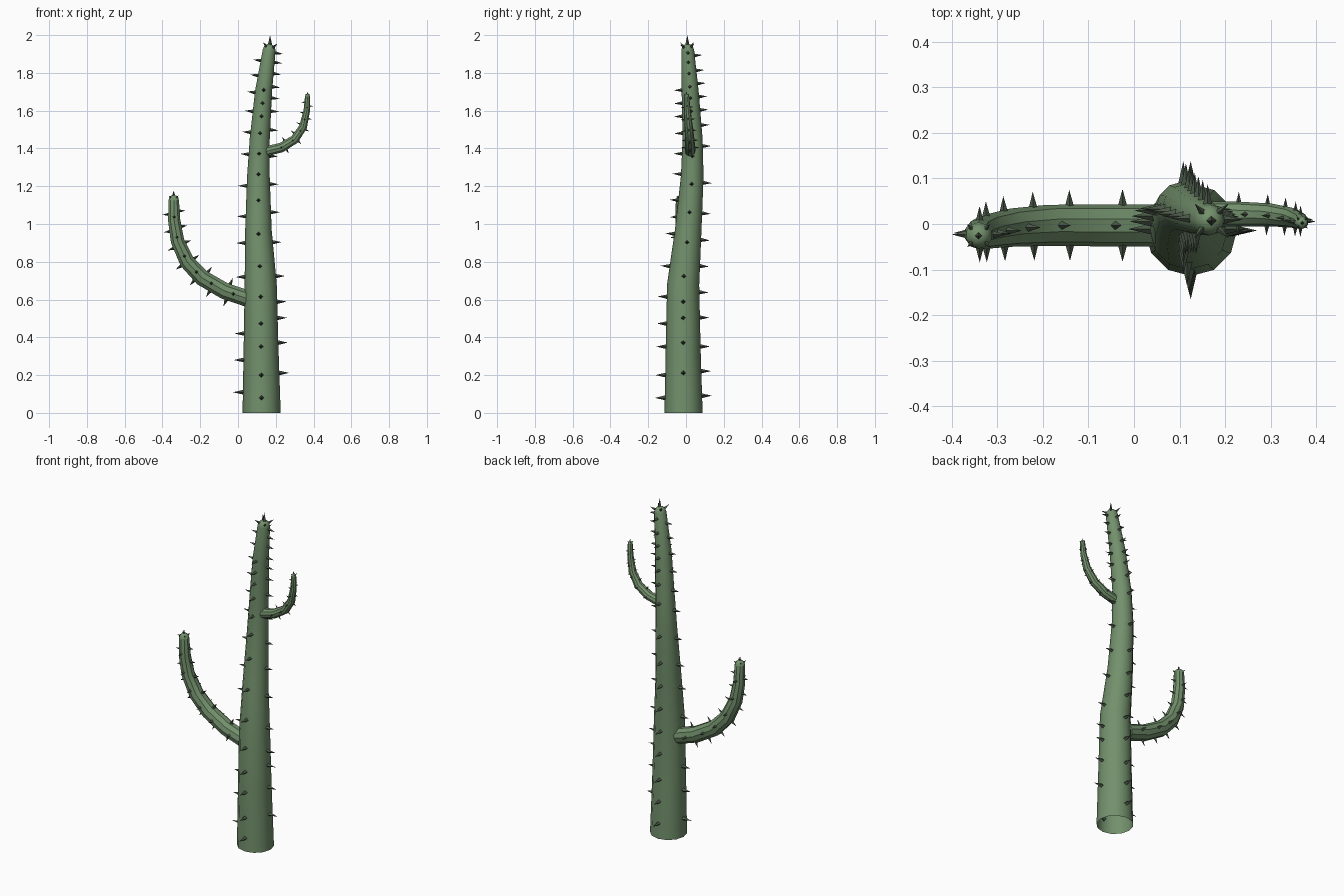
import bpy, bmesh, math
from mathutils import Vector, Matrix

if "Cube" in bpy.data.objects:
    bpy.data.objects.remove(bpy.data.objects["Cube"])


def material(name, color):
    m = bpy.data.materials.new(name)
    m.diffuse_color = color
    m.use_nodes = True
    m.node_tree.nodes["Principled BSDF"].inputs["Base Color"].default_value = m.diffuse_color
    return m


GREEN = material("cactus_green", (0.17, 0.28, 0.15, 1))
DARK = material("spine_dark", (0.07, 0.10, 0.065, 1))


def frame(t):
    """Tangent plus two cross-section axes, the first close to +y."""
    t = t.normalized()
    u = (Vector((0, 1, 0)) - t * t.y).normalized()
    return t, u, u.cross(t)


def tangent(path, i):
    a = path[max(i - 1, 0)][0]
    b = path[min(i + 1, len(path) - 1)][0]
    return (b - a).normalized()


def sample(path, f):
    """Centre, radius and tangent at a fraction of the path length."""
    seg = [(path[i + 1][0] - path[i][0]).length for i in range(len(path) - 1)]
    d = max(0, min(f, 1)) * sum(seg)
    for i, s in enumerate(seg):
        if d <= s or i == len(seg) - 1:
            k = min(d / s, 1)
            t = tangent(path, i).lerp(tangent(path, i + 1), k)
            return (path[i][0].lerp(path[i + 1][0], k),
                    path[i][1] * (1 - k) + path[i + 1][1] * k, t)
        d -= s


def finish(bm, name, mat, smooth):
    me = bpy.data.meshes.new(name)
    bmesh.ops.recalc_face_normals(bm, faces=bm.faces[:])
    bm.to_mesh(me)
    bm.free()
    me.materials.append(mat)
    ob = bpy.data.objects.new(name, me)
    bpy.context.collection.objects.link(ob)
    if smooth:
        bpy.context.view_layer.objects.active = ob
        ob.select_set(True)
        bpy.ops.object.shade_smooth_by_angle(angle=math.radians(32))
        ob.select_set(False)


def tube(name, path, sides, open_start):
    """Tapering stem with a domed tip."""
    rings = [(p, r, tangent(path, i)) for i, (p, r) in enumerate(path)]
    if open_start:
        rings[0] = (rings[0][0], rings[0][1], Vector((0, 0, 1)))
    p, r, t = rings[-1]
    for a in (30, 60):
        a = math.radians(a)
        rings.append((p + t * r * math.sin(a), r * math.cos(a), t))
    bm = bmesh.new()
    loops = []
    for c, rad, tg in rings:
        _, u, v = frame(tg)
        loops.append([bm.verts.new(c + rad * (u * math.cos(a) + v * math.sin(a)))
                      for a in (2 * math.pi * k / sides for k in range(sides))])
    for A, B in zip(loops, loops[1:]):
        for k in range(sides):
            j = (k + 1) % sides
            bm.faces.new((A[k], A[j], B[j], B[k]))
    caps = [(loops[-1], p + t * r)]
    if not open_start:
        p0, r0, t0 = rings[0]
        caps.append((loops[0], p0 - t0 * r0 * 0.5))
    for loop, pole in caps:
        pv = bm.verts.new(pole)
        for k in range(sides):
            bm.faces.new((loop[k], loop[(k + 1) % sides], pv))
    finish(bm, name, GREEN, True)


def spine(bm, base, direction, length, rad):
    d = direction.normalized()
    m = (Matrix.Translation(base + d * (length / 2 - 0.004))
         @ d.to_track_quat('Z', 'Y').to_matrix().to_4x4())
    bmesh.ops.create_cone(bm, cap_ends=True, segments=4, radius1=rad, radius2=0,
                          depth=length + 0.008, matrix=m)


def spines(name, path, rows, length, rad, tip_len, shrink):
    """Four rows of spines (back, front, +v, -v) and a crown on the tip."""
    bm = bmesh.new()
    for (su, sv), fractions in rows:
        for f in fractions:
            c, r, t = sample(path, f)
            _, u, v = frame(t)
            d = u * su + v * sv
            k = 1 - shrink * f
            spine(bm, c + d * r * 0.97, d, length * k, rad * k)
    c, r = path[-1]
    t, u, v = frame(tangent(path, len(path) - 1))
    spine(bm, c + t * r, Vector((0, 0, 1)), tip_len, rad * 0.8)
    for d in (u + v, u - v, -u + v, -u - v):
        d = (d.normalized() + t * 0.7).normalized()
        spine(bm, c + d * r * 0.97, d, tip_len * 0.7, rad * 0.6)
    finish(bm, name, DARK, False)


def make_path(data):
    return [(Vector(d[:3]), d[3]) for d in data]


BACK, FRONT, RIGHT, LEFT = (1, 0), (-1, 0), (0, 1), (0, -1)

# Trunk
trunk = make_path([(0.125, -0.013, 0, 0.101), (0.122, -0.015, 0.35, 0.092),
                   (0.12, -0.015, 0.68, 0.085), (0.108, 0.012, 0.97, 0.070),
                   (0.108, 0.033, 1.25, 0.060), (0.115, 0.035, 1.45, 0.053),
                   (0.135, 0.022, 1.70, 0.045), (0.165, 0.009, 1.92, 0.034)])
tube("trunk", trunk, 12, True)
heights = [
    (BACK, (.09, .22, .35, .505, .64, .78, .92, 1.06, 1.22, 1.41, 1.52, 1.6, 1.67, 1.74, 1.81, 1.89)),
    (FRONT, (.08, .2, .35, .47, .61, .77, .94, 1.12, 1.26, 1.37, 1.48, 1.57, 1.64, 1.71)),
    (RIGHT, (.21, .37, .5, .585, .72, .9, 1.06, 1.21, 1.36, 1.5, 1.6, 1.67, 1.73, 1.8, 1.86, 1.91)),
    (LEFT, (.11, .28, .42, .72, .9, 1.04, 1.2, 1.365, 1.48, 1.59, 1.69, 1.78, 1.86))]
spines("trunk_spines", trunk, [(d, [z / 1.92 for z in zs]) for d, zs in heights],
       0.056, 0.015, 0.046, 0.25)

# Large left arm
left = make_path([(0.05, -0.003, 0.605, 0.046), (-0.07, -0.003, 0.645, 0.046),
                  (-0.19, -0.003, 0.715, 0.045), (-0.27, -0.008, 0.80, 0.042),
                  (-0.32, -0.016, 0.91, 0.038), (-0.338, -0.022, 1.02, 0.034),
                  (-0.34, -0.025, 1.125, 0.029)])
tube("left_arm", left, 10, False)
side = (.11, .29, .43, .58, .73, .88)
spines("left_arm_spines", left,
       [(BACK, side), (FRONT, side), (RIGHT, (.16, .36, .52, .67, .80, .92)),
        (LEFT, (.14, .27, .40, .53, .66, .78, .90))],
       0.036, 0.012, 0.022, 0.2)

# Small right arm
right = make_path([(0.15, 0.022, 1.385, 0.028), (0.23, 0.022, 1.405, 0.027),
                   (0.30, 0.020, 1.448, 0.025), (0.345, 0.014, 1.515, 0.022),
                   (0.364, 0.007, 1.60, 0.018), (0.368, 0.003, 1.675, 0.014)])
tube("right_arm", right, 10, False)
side = (.2, .38, .54, .70, .86)
spines("right_arm_spines", right,
       [(BACK, side), (FRONT, side), (RIGHT, (.25, .42, .58, .72, .88)),
        (LEFT, (.28, .46, .62, .78, .92))],
       0.024, 0.008, 0.012, 0.3)
